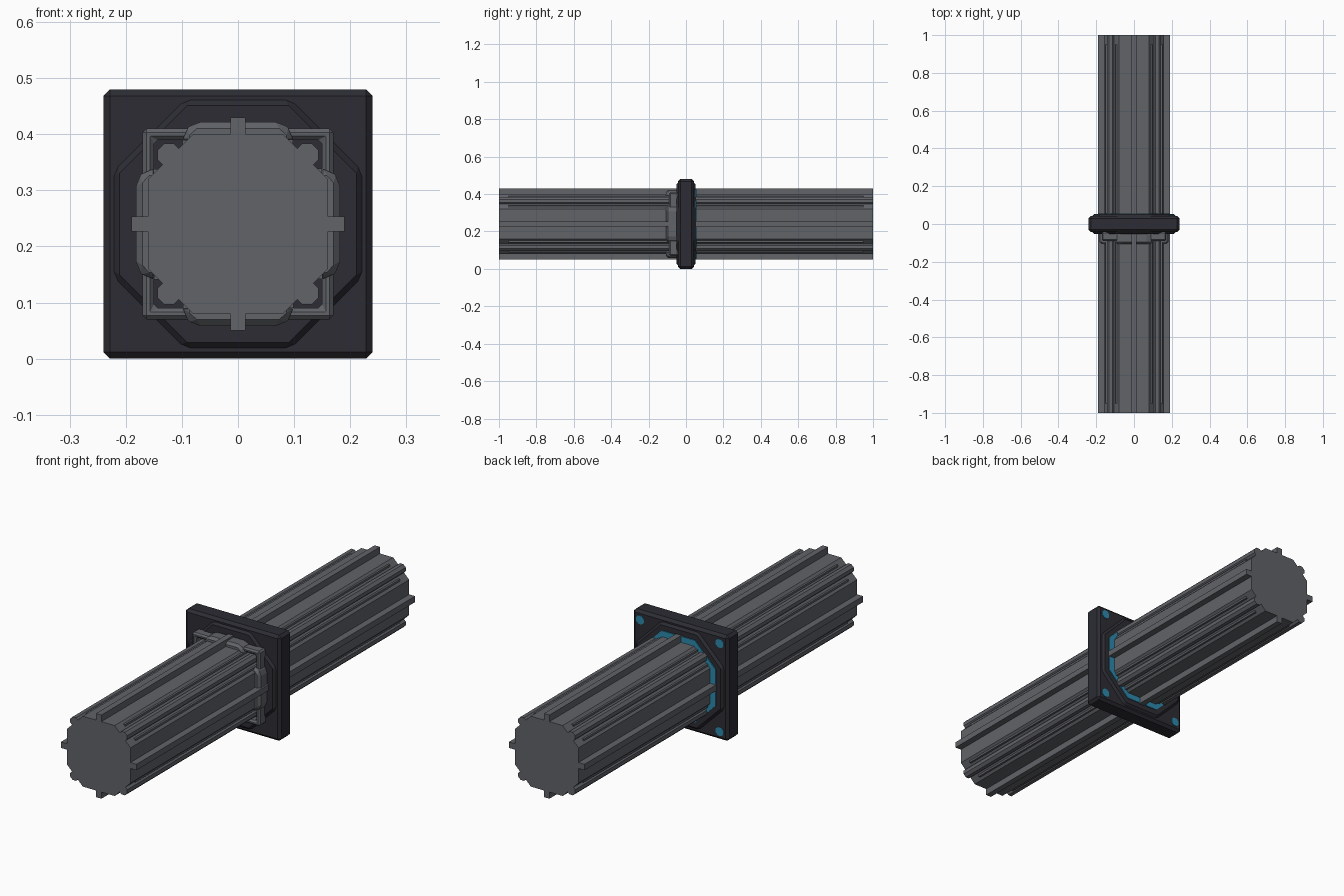
import bpy, bmesh, math

if "Cube" in bpy.data.objects:
    bpy.data.objects.remove(bpy.data.objects["Cube"])

CZ = 0.24  # height of the long axis


def material(name, rgb):
    m = bpy.data.materials.new(name)
    m.diffuse_color = (*rgb, 1)
    m.use_nodes = True
    m.node_tree.nodes["Principled BSDF"].inputs["Base Color"].default_value = m.diffuse_color
    return m


GREY = material("pipe grey", (0.12, 0.125, 0.14))
DARK = material("flange charcoal", (0.025, 0.025, 0.034))
TEAL = material("teal", (0.025, 0.25, 0.41))


def prism(name, pts, y0, y1, mat, bevel=0.0):
    """Extrude an (x, z-from-axis) outline along y, with optional chamfer."""
    bm = bmesh.new()
    face = bm.faces.new([bm.verts.new((x, y0, z + CZ)) for x, z in pts])
    ext = bmesh.ops.extrude_face_region(bm, geom=[face])
    for v in ext["geom"]:
        if isinstance(v, bmesh.types.BMVert):
            v.co.y = y1
    # extruding keeps the first cap, so the prism is closed
    if not any(all(abs(v.co.y - y0) < 1e-6 for v in f.verts) for f in bm.faces):
        bm.faces.new([v for v in bm.verts if abs(v.co.y - y0) < 1e-6])
    bmesh.ops.recalc_face_normals(bm, faces=bm.faces[:])
    me = bpy.data.meshes.new(name)
    bm.to_mesh(me)
    bm.free()
    me.materials.append(mat)
    ob = bpy.data.objects.new(name, me)
    bpy.context.collection.objects.link(ob)
    if bevel:
        mod = ob.modifiers.new("chamfer", "BEVEL")
        mod.width = bevel
        mod.segments = 1
    return ob


def turn(pts, k):
    """Rotate an outline by k quarter turns."""
    for _ in range(k):
        pts = [(-z, x) for x, z in pts]
    return pts


def rect(x, z, hx, hz):
    return [(x - hx, z - hz), (x + hx, z - hz), (x + hx, z + hz), (x - hx, z + hz)]


def octagon(a, h):
    """Octagon with flats at distance a and flat half-length h."""
    return [p for k in range(4) for p in turn([(a, -h), (a, h)], k)]


def disc(x, z, r, n):
    return [(x + r * math.cos((i + .5) * math.tau / n),
             z + r * math.sin((i + .5) * math.tau / n)) for i in range(n)]


# Main pipe
prism("pipe", octagon(0.16, 0.08), -1, 1, GREY)

# Square flange with raised octagonal panels on both sides
prism("flange", rect(0, 0, 0.24, 0.24), -0.042, 0.042, DARK, 0.012)
prism("flange_panel", octagon(0.222, 0.095), -0.052, 0.052, DARK, 0.011)

# Teal seal on the back
prism("teal_seal", octagon(0.187, 0.083), 0.045, 0.056, TEAL)

for k in range(4):
    # Rib on each flat side of the pipe
    prism("rib", turn(rect(0, 0.165, 0.0135, 0.025), k), -1, 1, GREY)
    # Round rod along each corner, with two thin strips beside it
    prism("corner_rod", turn(disc(0.123, 0.123, 0.022, 8), k), -1, 1, GREY)
    for x, z in ((0.09, 0.142), (0.142, 0.09)):
        prism("corner_strip", turn(rect(x, z, 0.008, 0.009), k), -0.95, 0.95, GREY)
    # Collar clamp segment on each side, in front of the flange
    clamp = [(-0.098, 0.14), (-0.098, 0.163), (-0.078, 0.182),
             (0.078, 0.182), (0.098, 0.163), (0.098, 0.14)]
    prism("collar_clamp", turn(clamp, k), -0.107, -0.04, GREY, 0.012)
    # L-shaped bracket around each corner
    ell = [(0.08, 0.15), (0.15, 0.15), (0.15, 0.08),
           (0.17, 0.08), (0.17, 0.17), (0.08, 0.17)]
    prism("corner_bracket", turn(ell, k), -0.09, -0.04, GREY, 0.007)
    # Teal bolt dots on the back corners
    prism("bolt_dot", turn(disc(0.2, 0.2, 0.021, 8), k), 0.038, 0.045, TEAL)
